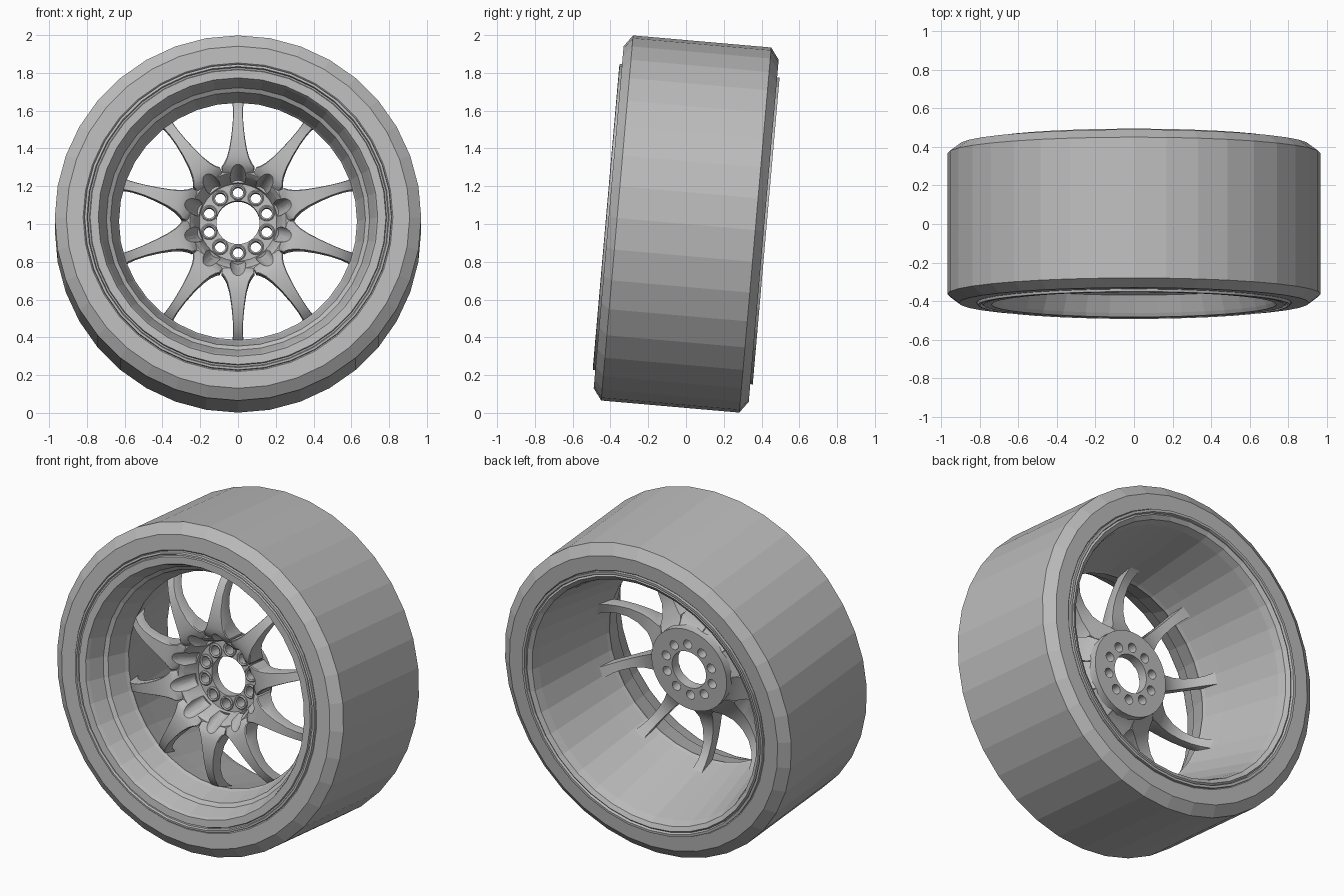
import bpy
import bmesh
import math
from mathutils import Matrix, Vector

if "Cube" in bpy.data.objects:
    bpy.data.objects.remove(bpy.data.objects["Cube"])

# The wheel axle runs along y; the whole wheel leans back slightly
PLACE = Matrix.Translation((0, 0, 1)) @ Matrix.Rotation(math.radians(-5), 4, "X")
SPOKES = 10

grey = bpy.data.materials.new("plain_grey")
grey.use_nodes = True
grey.diffuse_color = (0.5, 0.5, 0.5, 1)
grey.node_tree.nodes["Principled BSDF"].inputs["Base Color"].default_value = (0.5, 0.5, 0.5, 1)


def finish(name, bm):
    bmesh.ops.recalc_face_normals(bm, faces=bm.faces)
    mesh = bpy.data.meshes.new(name)
    bm.to_mesh(mesh)
    bm.free()
    mesh.materials.append(grey)
    obj = bpy.data.objects.new(name, mesh)
    bpy.context.collection.objects.link(obj)
    obj.matrix_world = PLACE
    return obj


def skin(bm, rings, closed):
    """Bridge equal rings of vertices with quads."""
    n = len(rings[0])
    for i in range(len(rings) if closed else len(rings) - 1):
        a, b = rings[i], rings[(i + 1) % len(rings)]
        for j in range(n):
            k = (j + 1) % n
            bm.faces.new((a[j], a[k], b[k], b[j]))


def lathe(bm, profile, sides, centre=(0, 0)):
    """Turn a closed (radius, depth) profile around an axis along y."""
    rings = []
    for i in range(sides):
        t = 2 * math.pi * i / sides
        rings.append([bm.verts.new((centre[0] + r * math.cos(t), d, centre[1] + r * math.sin(t)))
                      for r, d in profile])
    skin(bm, rings, True)


def turned(name, profile, sides):
    bm = bmesh.new()
    lathe(bm, profile, sides)
    return finish(name, bm)


def around():
    """Rotations that carry the upright spoke to every spoke position."""
    return [Matrix.Rotation(2 * math.pi * i / SPOKES, 4, "Y") for i in range(SPOKES)]


def rods(name, start, end, radius):
    """A ring of cylinders between two (radius, depth) points."""
    bm = bmesh.new()
    a = Vector((0, start[1], start[0]))
    b = Vector((0, end[1], end[0]))
    turn = (b - a).to_track_quat("Z", "Y").to_matrix().to_4x4()
    for m in around():
        bmesh.ops.create_cone(bm, cap_ends=True, segments=24, radius1=radius, radius2=radius,
                              depth=(b - a).length,
                              matrix=m @ Matrix.Translation((a + b) / 2) @ turn)
    obj = finish(name, bm)
    obj.hide_render = True
    return obj


def cut(obj, cutter):
    mod = obj.modifiers.new("cut", "BOOLEAN")
    mod.operation = "DIFFERENCE"
    mod.solver = "EXACT"
    mod.object = cutter
    bpy.context.view_layer.update()
    bpy.context.view_layer.objects.active = obj
    bpy.ops.object.modifier_apply(modifier=mod.name)


def smooth(obj, angle):
    bpy.ops.object.select_all(action="DESELECT")
    obj.select_set(True)
    bpy.context.view_layer.objects.active = obj
    bpy.ops.object.shade_smooth_by_angle(angle=math.radians(angle))


# Tyre with chamfered shoulders
turned("tyre", [(.97, -.366), (.909, -.411), (.82, -.411), (.78, -.38),
                (.78, .38), (.82, .413), (.909, .413), (.97, .368)], 36)

# Rim: grooved front lip, stepped dish, tapered barrel, rear lip
turned("rim", [(.815, -.4), (.812, -.423), (.8, -.425), (.795, -.412), (.787, -.412),
               (.783, -.422), (.74, -.42), (.73, -.4), (.697, -.31), (.675, -.295),
               (.64, -.18), (.63, -.16), (.637, -.14), (.665, -.02), (.745, .36),
               (.76, .405), (.785, .42), (.795, .412), (.8, .426), (.815, .426),
               (.815, .4), (.79, .36), (.79, -.36)], 36)

# Hub: thin mounting disc with a centre bore and a dished crown
hub = turned("hub", [(.115, -.09), (.205, -.09), (.235, -.19), (.255, -.212), (.278, -.21),
                     (.272, -.14), (.255, -.1), (.255, -.03), (.115, -.03)], 40)

# Spokes: radius, front depth, back depth, half width
stations = [(.238, -.194, -.06, .074), (.26, -.222, -.09, .083), (.285, -.24, -.11, .087),
            (.3, -.247, -.12, .075), (.33, -.253, -.14, .06), (.38, -.256, -.165, .046),
            (.45, -.25, -.175, .035), (.52, -.233, -.165, .028), (.58, -.205, -.135, .026),
            (.62, -.175, -.1, .028), (.655, -.135, -.05, .034)]
bm = bmesh.new()
for m in around():
    rings = []
    for r, front, back, w in stations:
        section = [(-w, back), (-w, front + .006), (-w * .92, front),
                   (w * .92, front), (w, front + .006), (w, back)]
        rings.append([bm.verts.new(m @ Vector((x, y, r))) for x, y in section])
    skin(bm, rings, False)
    bm.faces.new(rings[0])
    bm.faces.new(rings[-1])
spokes = finish("spokes", bm)

# Tool pockets scooped from the crown, and bolt holes through the disc
pockets = rods("pocket_cutter", (.185, -.12), (.285, -.32), .043)
holes = rods("bolt_hole_cutter", (.16, -.3), (.16, .1), .028)
cut(hub, pockets)
cut(spokes, pockets)
cut(hub, holes)
for tool in (pockets, holes):
    bpy.data.objects.remove(tool)

# Raised seats around the bolt holes
bm = bmesh.new()
for i in range(SPOKES):
    t = 2 * math.pi * i / SPOKES
    lathe(bm, [(.028, -.098), (.036, -.102), (.042, -.097), (.042, -.08), (.028, -.08)], 20,
          (.16 * math.sin(t), .16 * math.cos(t)))
seats = finish("bolt_seats", bm)

for part in (hub, spokes, seats):
    smooth(part, 30)
